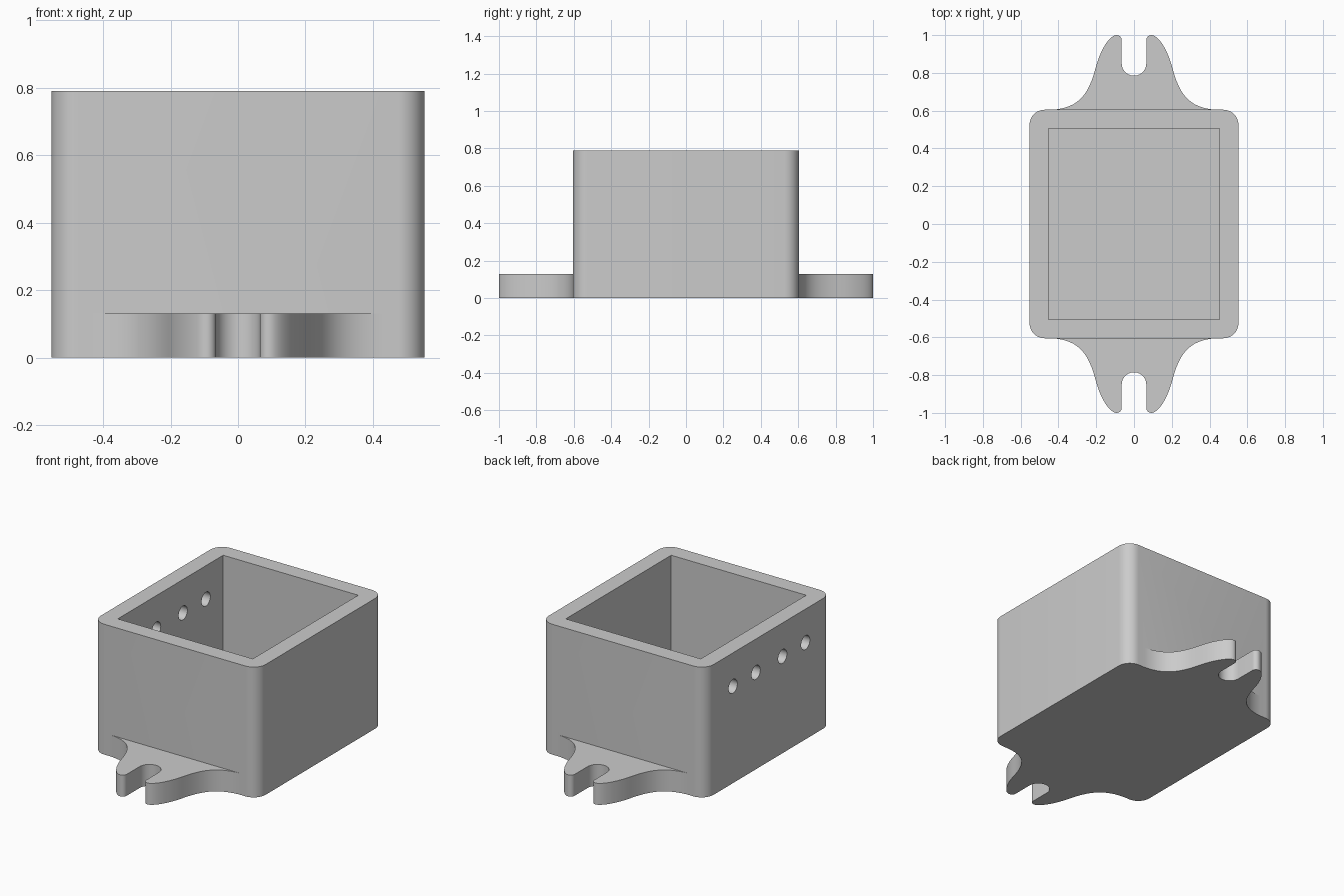
import bpy, bmesh
from math import sin, cos, pi
from mathutils import Vector
from mathutils.geometry import interpolate_bezier

if "Cube" in bpy.data.objects:
    bpy.data.objects.remove(bpy.data.objects["Cube"])

HALF_X, HALF_Y, HEIGHT = 0.553, 0.605, 0.79
WALL, FLOOR, CORNER = 0.1, 0.1, 0.08
TAB_HEIGHT, SLOT = 0.13, 0.065
HOLE_Z, HOLE_RADIUS = 0.587, 0.042

grey = bpy.data.materials.new("plain grey")
grey.use_nodes = True
grey.diffuse_color = (0.6, 0.6, 0.6, 1)
grey.node_tree.nodes["Principled BSDF"].inputs["Base Color"].default_value = (0.6, 0.6, 0.6, 1)


def arc(cx, cy, r, start, end, steps):
    angles = [start + (end - start) * i / steps for i in range(steps + 1)]
    return [(cx + r * cos(a), cy + r * sin(a)) for a in angles]


def bezier(*pts):
    return [(p.x, p.y) for p in interpolate_bezier(*[Vector(p) for p in pts], 14)]


def prism(name, outline, z0, z1):
    """Extrude a closed xy outline from z0 to z1."""
    bm = bmesh.new()
    face = bm.faces.new([bm.verts.new((x, y, z0)) for x, y in outline])
    top = bmesh.ops.extrude_face_region(bm, geom=[face])["geom"]
    bmesh.ops.translate(bm, vec=(0, 0, z1 - z0),
                        verts=[g for g in top if isinstance(g, bmesh.types.BMVert)])
    bmesh.ops.recalc_face_normals(bm, faces=bm.faces)
    mesh = bpy.data.meshes.new(name)
    bm.to_mesh(mesh)
    bm.free()
    mesh.materials.append(grey)
    obj = bpy.data.objects.new(name, mesh)
    bpy.context.collection.objects.link(obj)
    return obj


def combine(target, tool, operation):
    """Apply a boolean and discard the tool."""
    bpy.context.view_layer.update()
    mod = target.modifiers.new("boolean", 'BOOLEAN')
    mod.operation, mod.object, mod.solver = operation, tool, 'EXACT'
    bpy.context.view_layer.objects.active = target
    bpy.ops.object.modifier_apply(modifier=mod.name)
    bpy.data.objects.remove(tool)


# Rounded box body
ix, iy = HALF_X - CORNER, HALF_Y - CORNER
outline = []
for i, (sx, sy) in enumerate([(1, 1), (-1, 1), (-1, -1), (1, -1)]):
    outline += arc(sx * ix, sy * iy, CORNER, i * pi / 2, (i + 1) * pi / 2, 10)
box = prism("mounting_box", outline, 0, HEIGHT)

# Slotted mounting tab at each end: flared foot, rounded prong, slot
flare = bezier((0.43, HALF_Y), (0.29, 0.615), (0.24, 0.69), (0.205, 0.82))
shoulder = bezier((0.205, 0.82), (0.18, 0.92), (0.13, 1.0), (0.092, 1.0))
tip = arc(0.092, 0.973, 0.027, pi / 2, pi, 6)
slot_end = arc(0, 0.85, SLOT, 0, -pi / 2, 10)
half = [(0.43, 0.55)] + flare + shoulder[1:] + tip[1:] + slot_end
tab_outline = half + [(-x, y) for x, y in reversed(half[:-1])]
for name, side in (("back_tab", 1), ("front_tab", -1)):
    tab = prism(name, [(x * side, y * side) for x, y in tab_outline], 0, TAB_HEIGHT)
    combine(box, tab, 'UNION')

# Open cavity
cx, cy = HALF_X - WALL, HALF_Y - WALL
cavity = prism("cavity_cutter", [(cx, cy), (-cx, cy), (-cx, -cy), (cx, -cy)], FLOOR, HEIGHT + 0.2)
combine(box, cavity, 'DIFFERENCE')

# Row of round holes through one side wall
for y in (0.34, 0.12, -0.135, -0.355):
    drill = prism("hole_cutter", arc(0, 0, HOLE_RADIUS, 0, 2 * pi, 32)[:-1], -0.15, 0.15)
    drill.rotation_euler = (0, pi / 2, 0)
    drill.location = (-HALF_X + WALL / 2, y, HOLE_Z)
    combine(box, drill, 'DIFFERENCE')

# Smooth rounds with crisp edges
bpy.ops.object.select_all(action='DESELECT')
box.select_set(True)
bpy.context.view_layer.objects.active = box
bpy.ops.object.shade_smooth_by_angle(angle=pi / 6)
